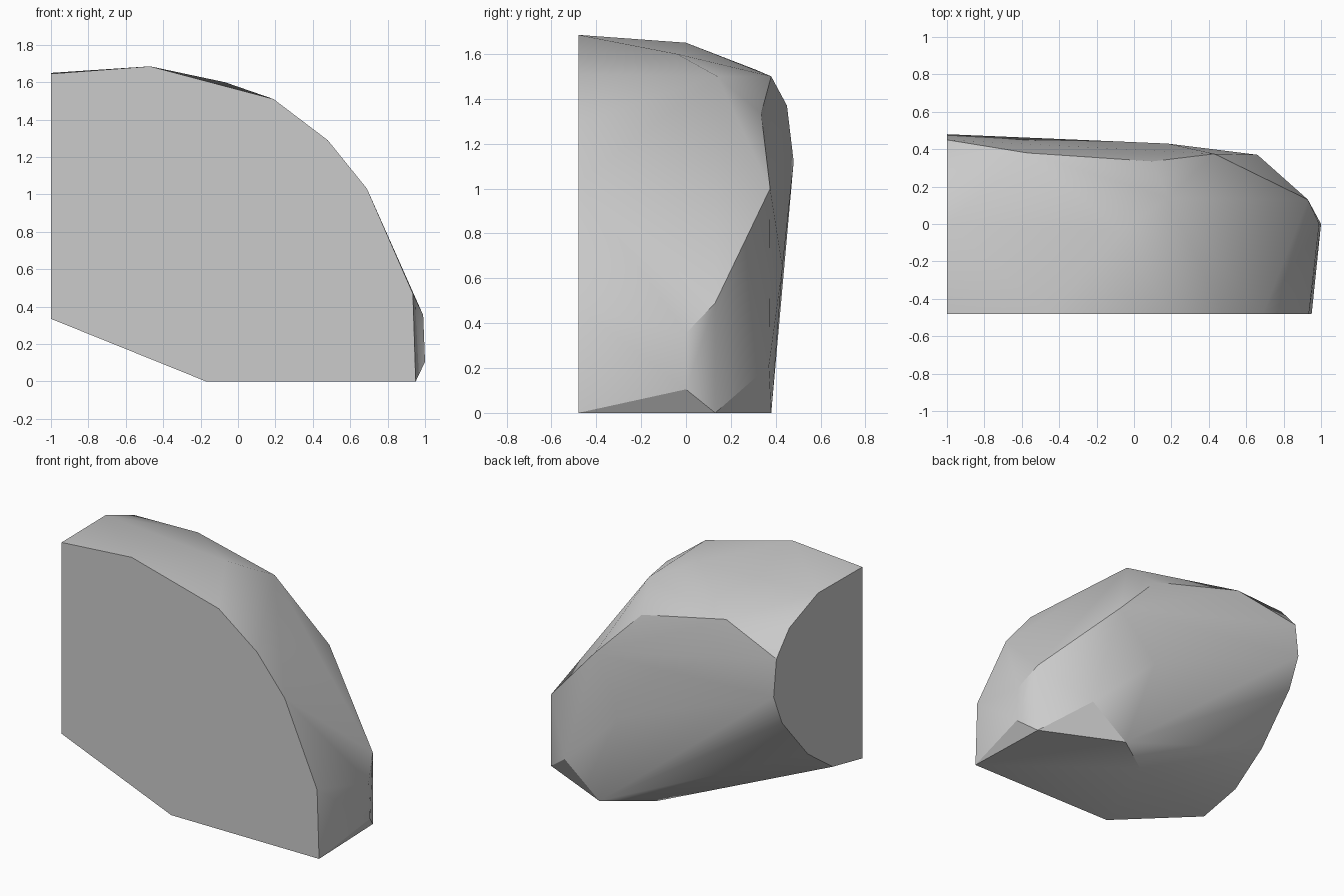
import bpy
import bmesh
import math
from mathutils import Vector

default_cube = bpy.data.objects.get("Cube")
if default_cube:
    bpy.data.objects.remove(default_cube, do_unlink=True)

FRONT_Y = -0.48
LEFT_CUT_X = -1.0

# Flat front cut, as (x, z)
front_outline = [(-1, 0.335), (-1, 1.645), (-0.47, 1.685), (0.19, 1.51),
                 (0.48, 1.29), (0.69, 1.03), (0.935, 0.47), (0.95, 0), (-0.17, 0)]

# Flat side cut, as (y, z)
side_outline = [(0, 1.65), (0.31, 1.53), (0.45, 1.37), (0.48, 1.12),
                (0.39, 0.91), (0.11, 0.59), (-0.16, 0.4)]

# Resting face on the ground, as (x, y)
base_outline = [(0.93, 0.13), (0.39, 0.38), (0.1, 0.18)]

# Chipped corners on the rounded outer side
outer_corners = [(-0.07, -0.04, 1.6), (0.18, 0.14, 1.5), (-0.57, 0.38, 1.5),
                 (0.1, 0.335, 1.335), (0.43, 0.375, 1.0), (0.18, 0.43, 0.65),
                 (0.93, 0.13, 0.49), (0.99, 0, 0.355), (1, 0, 0.105),
                 (0.66, 0.37, 0.21)]


def make_material(name, colour):
    material = bpy.data.materials.new(name)
    material.use_nodes = True
    material.diffuse_color = colour
    shader = next(node for node in material.node_tree.nodes
                  if node.type == 'BSDF_PRINCIPLED')
    shader.inputs["Base Color"].default_value = colour
    return material


def make_hull(name, corners, material):
    """Wrap a faceted solid around the corner points."""
    bm = bmesh.new()
    for corner in corners:
        bm.verts.new(corner)
    hull = bmesh.ops.convex_hull(bm, input=bm.verts[:])
    unused = set(hull["geom_interior"]) | set(hull["geom_unused"])
    loose = [item for item in unused if isinstance(item, bmesh.types.BMVert)]
    bmesh.ops.delete(bm, geom=loose, context='VERTS')
    # Merge the triangles of each flat cut into one face
    bmesh.ops.dissolve_limit(bm, angle_limit=math.radians(0.5),
                             verts=bm.verts[:], edges=bm.edges[:])
    bmesh.ops.recalc_face_normals(bm, faces=bm.faces[:])
    mesh = bpy.data.meshes.new(name)
    bm.to_mesh(mesh)
    bm.free()
    mesh.materials.append(material)
    solid = bpy.data.objects.new(name, mesh)
    bpy.context.collection.objects.link(solid)
    return solid


# Rock: two flat cuts, a flat base and a chipped outer side
corners = [Vector((x, FRONT_Y, z)) for x, z in front_outline]
corners += [Vector((LEFT_CUT_X, y, z)) for y, z in side_outline]
corners += [Vector((x, y, 0)) for x, y in base_outline]
corners += [Vector(corner) for corner in outer_corners]

stone_grey = make_material("stone grey", (0.6, 0.6, 0.6, 1))
rock = make_hull("rock", corners, stone_grey)

# Soft shading across the chips, sharp edges around the cuts
bpy.ops.object.select_all(action='DESELECT')
rock.select_set(True)
bpy.context.view_layer.objects.active = rock
bpy.ops.object.shade_smooth_by_angle(angle=math.radians(30))
